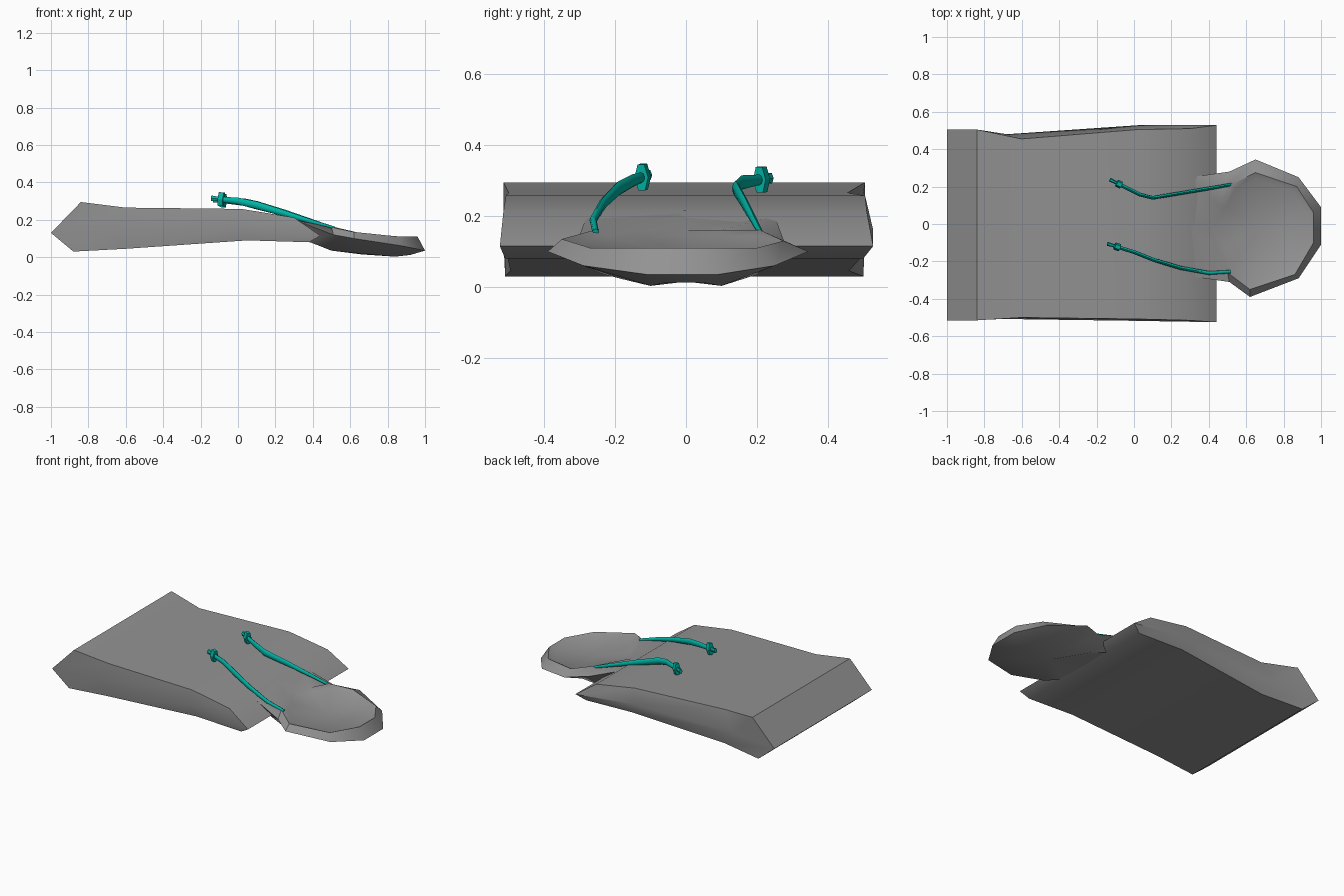
import bpy, bmesh, math
from mathutils import Vector

cube = bpy.data.objects.get("Cube")
if cube:
    bpy.data.objects.remove(cube, do_unlink=True)


def material(name, color):
    m = bpy.data.materials.new(name)
    m.use_nodes = True
    m.diffuse_color = (*color, 1)
    m.node_tree.nodes["Principled BSDF"].inputs["Base Color"].default_value = (*color, 1)
    return m


grey = material("grey fabric", (0.29, 0.29, 0.29))
teal = material("teal cord", (0.0, 0.45, 0.37))


def finish(bm, name, mat, angle):
    bmesh.ops.recalc_face_normals(bm, faces=bm.faces)
    mesh = bpy.data.meshes.new(name)
    bm.to_mesh(mesh)
    bm.free()
    mesh.materials.append(mat)
    ob = bpy.data.objects.new(name, mesh)
    bpy.context.collection.objects.link(ob)
    bpy.ops.object.select_all(action='DESELECT')
    ob.select_set(True)
    bpy.context.view_layer.objects.active = ob
    bpy.ops.object.shade_smooth_by_angle(angle=math.radians(angle))
    return ob


def bridge(bm, rings):
    """Join successive closed rings with quads."""
    for a, b in zip(rings, rings[1:]):
        n = len(a)
        for i in range(n):
            j = (i + 1) % n
            bm.faces.new((a[i], a[j], b[j], b[i]))


# Folded body: top, middle and bottom outlines, each point is x, z, left y, right y
top = [(-.84, .295, .505, -.515), (-.6, .265, .455, -.5),
       (.02, .258, .505, -.508), (.3, .212, .51, -.515)]
middle = [(-1, .13, .505, -.515), (-.68, .14, .48, -.508),
          (.02, .16, .528, -.518), (.44, .115, .528, -.525)]
bottom = [(-.88, .03, .5, -.51), (-.6, .045, .46, -.495),
          (.05, .09, .5, -.505), (.38, .08, .5, -.51)]
bm = bmesh.new()
rings = []
for layer in (top, middle, bottom):
    left = [bm.verts.new((x, yl, z)) for x, z, yl, yr in layer]
    right = [bm.verts.new((x, yr, z)) for x, z, yl, yr in reversed(layer)]
    rings.append(left + right)
bridge(bm, rings)
for ring in (rings[0], rings[-1]):
    for i in range(3):
        bm.faces.new((ring[i], ring[i + 1], ring[6 - i], ring[7 - i]))
finish(bm, "folded_body", grey, 35)

# Hood: opening rim, widest outline and underside, starting at the neck
rim = [(.4, 0, .16), (.46, .1, .16), (.52, .21, .16), (.65, .275, .13), (.87, .2, .11),
       (.96, .06, .11), (.96, -.1, .11), (.86, -.27, .11), (.62, -.35, .135),
       (.5, -.26, .16), (.45, -.13, .16)]
outer = [(.28, 0, .216), (.3, .25, .2), (.51, .28, .12), (.65, .345, .1), (.88, .25, .06),
         (1, .09, .035), (1, -.11, .035), (.88, -.29, .06), (.62, -.39, .1),
         (.51, -.31, .12), (.3, -.28, .2)]
under = [(.34, 0, .09), (.36, .2, .09), (.5, .2, .035), (.65, .16, .022), (.84, .1, .003),
         (.92, .05, .012), (.92, -.06, .012), (.84, -.1, .003), (.63, -.18, .022),
         (.5, -.23, .035), (.36, -.22, .09)]
floor = [(.68 + (x - .68) * .88, y * .88, z - .016) for x, y, z in rim]
bm = bmesh.new()
rings = [[bm.verts.new(p) for p in layer] for layer in (floor, rim, outer, under)]
bridge(bm, rings)
for ring, centre in ((rings[0], (.68, -.02, .09)), (rings[-1], (.66, 0, .015))):
    hub = bm.verts.new(centre)
    for i, v in enumerate(ring):
        bm.faces.new((v, ring[(i + 1) % len(ring)], hub))
finish(bm, "hood", grey, 35)


def sweep(name, path, sides, angle):
    """Elliptical tube; each path point is x, y, z, half width, half height."""
    bm = bmesh.new()
    rings = []
    for k, (x, y, z, w, h) in enumerate(path):
        a, b = path[max(k - 1, 0)], path[min(k + 1, len(path) - 1)]
        along = Vector(b[:3]) - Vector(a[:3])
        side = along.cross(Vector((0, 0, 1))).normalized()
        up = side.cross(along).normalized()
        ring = []
        for i in range(sides):
            t = math.tau * i / sides
            ring.append(bm.verts.new(Vector((x, y, z)) + side * w * math.cos(t) + up * h * math.sin(t)))
        rings.append(ring)
    bridge(bm, rings)
    bm.faces.new(rings[0])
    bm.faces.new(rings[-1])
    return finish(bm, name, teal, angle)


# Drawstrings, each with a stopper and a short tail
cords = {
    "left": [(.525, .212, .15, .008, .008), (.4, .19, .19, .009, .012), (.25, .165, .236, .009, .018),
             (.1, .14, .278, .01, .022), (.03, .158, .295, .01, .02), (-.08, .213, .303, .01, .014)],
    "right": [(.515, -.255, .155, .009, .009), (.4, -.262, .188, .01, .012), (.25, -.235, .234, .01, .016),
              (.1, -.19, .278, .01, .02), (0, -.15, .3, .01, .018), (-.09, -.122, .31, .01, .014)],
}
for side, path in cords.items():
    sweep(side + "_drawstring", path, 8, 50)
    end = Vector(path[-1][:3])
    step = (end - Vector(path[-2][:3])).normalized()
    disc = [(*(end + step * d), .02, .042) for d in (-.014, .014)]
    sweep(side + "_stopper", disc, 6, 20)
    tail = [(*(end + step * d), w, w * 1.5) for d, w in ((.01, .009), (.03, .009), (.055, .011))]
    sweep(side + "_cord_tail", tail, 6, 30)
